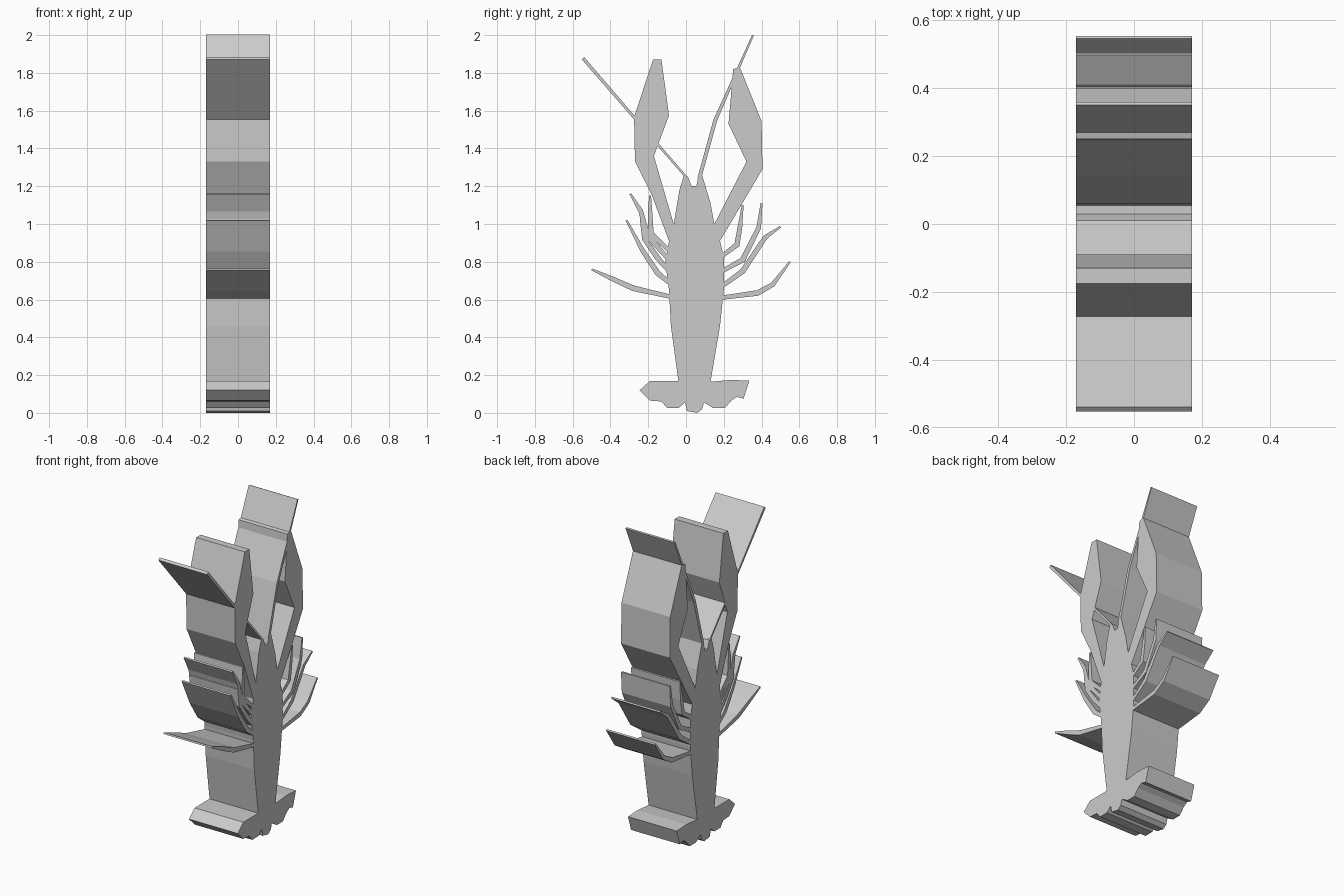
import bpy, bmesh
from mathutils import Vector

HALF = 0.17  # half thickness along x


def slab(name, pts):
    """Extrude a (y, z) outline through the full thickness."""
    bm = bmesh.new()
    face = bm.faces.new([bm.verts.new((-HALF, y, z)) for y, z in pts])
    ext = bmesh.ops.extrude_face_region(bm, geom=[face])
    verts = [g for g in ext['geom'] if isinstance(g, bmesh.types.BMVert)]
    bmesh.ops.translate(bm, vec=(2 * HALF, 0, 0), verts=verts)
    bmesh.ops.recalc_face_normals(bm, faces=bm.faces)
    me = bpy.data.meshes.new(name)
    bm.to_mesh(me)
    bm.free()
    ob = bpy.data.objects.new(name, me)
    bpy.context.collection.objects.link(ob)


def ribbon(name, path, widths):
    """Slab following a centre line with a width at each point."""
    p = [Vector(q) for q in path]
    a, b = [], []
    for i, q in enumerate(p):
        d = (p[min(i + 1, len(p) - 1)] - p[max(i - 1, 0)]).normalized()
        n = Vector((-d.y, d.x)) * widths[i] / 2
        a.append(q + n)
        b.append(q - n)
    slab(name, a + b[::-1])


# Head and abdomen
slab("body", [
    (-0.01, 1.26), (0.01, 1.25), (0.03, 1.20), (0.055, 1.20), (0.065, 1.25),
    (0.085, 1.26), (0.13, 1.11), (0.15, 1.00), (0.18, 0.91), (0.20, 0.83),
    (0.20, 0.65), (0.18, 0.46), (0.13, 0.165), (-0.04, 0.165), (-0.08, 0.46),
    (-0.09, 0.65), (-0.11, 0.80), (-0.09, 0.91), (-0.065, 1.00), (-0.035, 1.18)])

# Tail fan
slab("tail_fan", [
    (-0.04, 0.17), (-0.19, 0.17), (-0.245, 0.12), (-0.19, 0.065), (-0.13, 0.06),
    (-0.10, 0.025), (-0.04, 0.025), (-0.005, 0.055), (0.005, 0.01), (0.06, 0.0),
    (0.085, 0.02), (0.095, 0.055), (0.145, 0.025), (0.205, 0.025), (0.24, 0.065),
    (0.27, 0.085), (0.305, 0.075), (0.335, 0.17), (0.24, 0.175), (0.13, 0.165)])

# Claws with arms
slab("claw_left", [
    (-0.175, 1.87), (-0.13, 1.87), (-0.09, 1.575), (-0.17, 1.36), (-0.065, 1.00),
    (-0.09, 0.91), (-0.18, 1.15), (-0.27, 1.33), (-0.275, 1.565)])
slab("claw_right", [
    (0.25, 1.82), (0.285, 1.83), (0.40, 1.545), (0.405, 1.29), (0.34, 1.18),
    (0.18, 0.91), (0.15, 1.00), (0.32, 1.33), (0.225, 1.53)])

# Antennae
ribbon("antenna_left", [(0.0, 1.25), (-0.275, 1.565), (-0.545, 1.877)], [0.012, 0.015, 0.018])
ribbon("antenna_right", [(0.07, 1.24), (0.155, 1.55), (0.355, 2.0)], [0.02, 0.02, 0.01])

# Walking legs, root to tip
legs = {
    "leg_left_1": [(-0.09, 0.86), (-0.185, 0.95), (-0.19, 1.05), (-0.19, 1.15)],
    "leg_left_2": [(-0.09, 0.81), (-0.205, 0.94), (-0.24, 1.07), (-0.295, 1.16)],
    "leg_left_3": [(-0.09, 0.69), (-0.15, 0.74), (-0.23, 0.86), (-0.315, 1.02)],
    "leg_left_3b": [(-0.09, 0.75), (-0.15, 0.82), (-0.22, 0.92), (-0.24, 1.03)],
    "leg_left_4": [(-0.08, 0.615), (-0.28, 0.66), (-0.39, 0.71), (-0.50, 0.76)],
    "leg_right_1": [(0.19, 0.83), (0.27, 0.89), (0.285, 0.98), (0.30, 1.10)],
    "leg_right_2": [(0.19, 0.75), (0.30, 0.81), (0.385, 0.98), (0.40, 1.11)],
    "leg_right_3": [(0.19, 0.67), (0.30, 0.75), (0.42, 0.93), (0.50, 0.985)],
    "leg_right_4": [(0.19, 0.61), (0.38, 0.635), (0.46, 0.68), (0.55, 0.80)],
}
for name, path in legs.items():
    ribbon(name, path, [0.022, 0.03, 0.025, 0.01])
